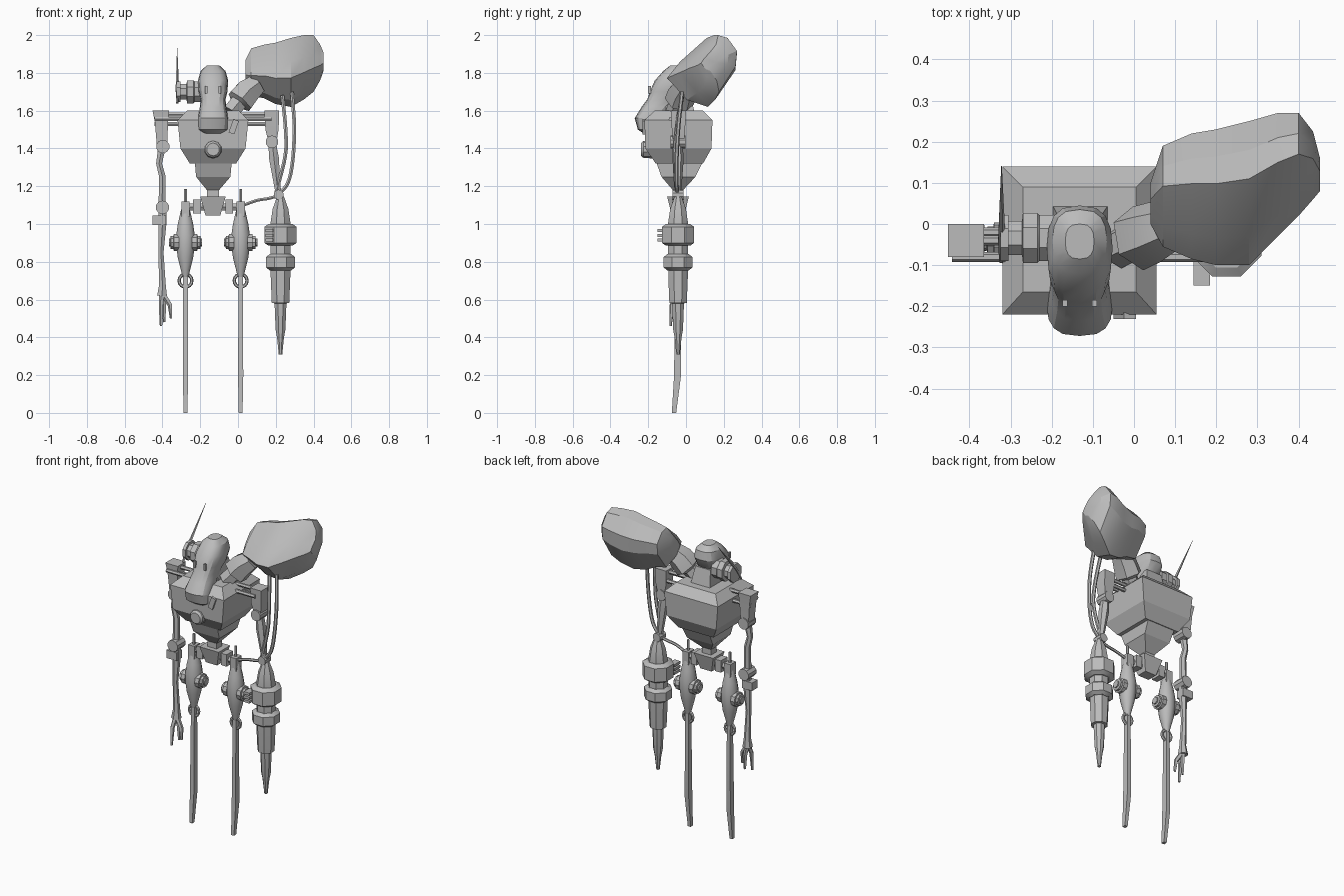
import bpy, bmesh, math
from mathutils import Vector

metal = bpy.data.materials.new("grey_metal")
metal.diffuse_color = (0.5, 0.5, 0.5, 1)
CX, CY = -0.132, -0.042   # body centre line


def skin(name, rings, angle=30):
    """Join equal-length point rings into a closed, capped shell."""
    bm = bmesh.new()
    rows = [[bm.verts.new(p) for p in r] for r in rings]
    n = len(rows[0])
    for a, b in zip(rows, rows[1:]):
        for i in range(n):
            j = (i + 1) % n
            bm.faces.new((a[i], a[j], b[j], b[i]))
    bm.faces.new(rows[0][::-1])
    bm.faces.new(rows[-1])
    bmesh.ops.recalc_face_normals(bm, faces=bm.faces)
    me = bpy.data.meshes.new(name)
    bm.to_mesh(me)
    bm.free()
    me.materials.append(metal)
    ob = bpy.data.objects.new(name, me)
    bpy.context.collection.objects.link(ob)
    bpy.ops.object.select_all(action='DESELECT')
    bpy.context.view_layer.objects.active = ob
    ob.select_set(True)
    bpy.ops.object.shade_smooth_by_angle(angle=math.radians(angle))
    return ob


def tube(name, pts, radii, n=8, angle=30):
    """Sweep an n-gon along a path with one radius per point."""
    pts = [Vector(p) for p in pts]
    if not isinstance(radii, (list, tuple)):
        radii = [radii] * len(pts)
    whole = pts[-1] - pts[0]
    ref = Vector((0, 1, 0)) if abs(whole.normalized().y) < 0.8 else Vector((0, 0, 1))
    rings = []
    for i, (p, r) in enumerate(zip(pts, radii)):
        d = pts[min(i + 1, len(pts) - 1)] - pts[max(i - 1, 0)]
        u = d.cross(ref).normalized()
        v = u.cross(d).normalized()
        rings.append([p + r * (u * math.cos(t) + v * math.sin(t))
                      for t in [2 * math.pi * (k + 0.5) / n for k in range(n)]])
    return skin(name, rings, angle)


def lathe(name, x, y, prof, n=8, angle=30):
    """Vertical turned shape from (z, radius) pairs."""
    return skin(name, [[(x + r * math.cos(t), y + r * math.sin(t), z)
                        for t in [2 * math.pi * (k + 0.5) / n for k in range(n)]]
                       for z, r in prof], angle)


def blocks(name, layers):
    """Stack of rectangles: (z, x0, x1, y0, y1)."""
    return skin(name, [[(a, c, z), (b, c, z), (b, d, z), (a, d, z)]
                       for z, a, b, c, d in layers], 10)


def box(name, x0, x1, y0, y1, z0, z1):
    return blocks(name, [(z0, x0, x1, y0, y1), (z1, x0, x1, y0, y1)])


def curve(points, steps=5):
    """Catmull-Rom points through a short path."""
    p = [Vector(q) for q in points]
    p = [2 * p[0] - p[1]] + p + [2 * p[-1] - p[-2]]
    out = []
    for a, b, c, d in zip(p, p[1:], p[2:], p[3:]):
        for s in range(steps):
            t = s / steps
            out.append(0.5 * (2 * b + (c - a) * t + (2 * a - 5 * b + 4 * c - d) * t * t
                              + (3 * b - a - 3 * c + d) * t ** 3))
    return out + [p[-2]]


# torso, abdomen and chest port
blocks("torso", [(1.32, -0.255, -0.01, -0.16, 0.09), (1.40, -0.305, 0.04, -0.215, 0.135),
                 (1.55, -0.32, 0.055, -0.22, 0.14), (1.60, -0.27, 0.005, -0.165, 0.09)])
blocks("abdomen", [(1.18, -0.165, -0.10, -0.07, -0.015), (1.25, -0.222, -0.04, -0.13, 0.05),
                   (1.32, -0.228, -0.034, -0.155, 0.085)])
tube("chest_port", [(CX, -0.14, 1.395), (CX, -0.225, 1.395), (CX, -0.238, 1.395)],
     [0.05, 0.045, 0.034], 10)
tube("chest_pipe", [(-0.035, -0.215, 1.48), (-0.01, -0.215, 1.55)], 0.022, 4)

# head: rounded horizontal slices (z, half width, front y, back y)
head = [(1.48, 0.05, -0.225, -0.17), (1.50, 0.078, -0.255, -0.15), (1.56, 0.08, -0.272, -0.12),
        (1.62, 0.070, -0.235, -0.07), (1.66, 0.066, -0.205, -0.03), (1.70, 0.076, -0.192, 0.015),
        (1.76, 0.08, -0.165, 0.045), (1.81, 0.066, -0.12, 0.035), (1.838, 0.035, -0.085, 0.0)]


def rounded(w, f, b, z):
    pts = []
    for k in range(16):
        c, s = math.cos(2 * math.pi * k / 16), math.sin(2 * math.pi * k / 16)
        pts.append((CX + w * math.copysign(abs(c) ** 0.7, c),
                    (f + b) / 2 + (b - f) / 2 * math.copysign(abs(s) ** 0.8, s), z))
    return pts


skin("head", [rounded(w, f, b, z) for z, w, f, b in head], 25)
blocks("neck", [(1.57, -0.2, -0.06, -0.11, 0.05), (1.70, -0.185, -0.08, -0.10, 0.02)])
for s in (-1, 1):
    box("eye_notch", CX + s * 0.036 - 0.006, CX + s * 0.036 + 0.006, -0.2, -0.185, 1.69, 1.73)

# ear pod with its antenna
tube("ear_pod", [(x, -0.034, 1.70) for x in (-0.19, -0.23, -0.235, -0.27, -0.272, -0.31)],
     [0.06, 0.06, 0.066, 0.066, 0.045, 0.045], 8)
tube("ear_disc", [(-0.305, -0.034, 1.70), (-0.325, -0.034, 1.70)], 0.06, 8)
tube("antenna", [(-0.322, -0.09, 1.64), (-0.322, -0.04, 1.72), (-0.322, 0.14, 1.93)],
     [0.007, 0.010, 0.001], 5)

# sack: slanted octagon slices (x, y0, y1, z0, z1)
outline = [(0, .42), (.2, .66), (.6, 1), (.8, .95), (1, .72), (.97, .45), (.62, 0), (.3, .1)]
sack = [(0.04, 0.0, 0.10, 1.73, 1.87), (0.07, -0.055, 0.19, 1.68, 1.93),
        (0.14, -0.085, 0.22, 1.665, 1.95), (0.20, -0.10, 0.23, 1.635, 1.96),
        (0.28, -0.10, 0.25, 1.62, 1.985), (0.35, -0.03, 0.27, 1.66, 2.0),
        (0.40, 0.02, 0.27, 1.70, 2.0), (0.435, 0.06, 0.225, 1.76, 1.95),
        (0.452, 0.08, 0.16, 1.81, 1.91)]
skin("sack", [[(x, a + (b - a) * u, c + (d - c) * v) for u, v in outline]
              for x, a, b, c, d in sack], 24)
tube("sack_collar", [(-0.04, -0.06, 1.59), (0.0, -0.04, 1.64), (0.01, -0.035, 1.65),
                     (0.05, -0.02, 1.70), (0.10, 0.0, 1.74)], [0.05, 0.05, 0.08, 0.075, 0.06], 6)

# shoulders: three rods and a tapered block on each side
for side, s in (("left", -1), ("right", 1)):
    for z, y in ((1.58, -0.04), (1.555, -0.08), (1.53, -0.02)):
        tube(side + "_shoulder_rod", [(CX + s * 0.14, y, z), (CX + s * 0.31, y, z)], 0.012, 6)
blocks("left_shoulder", [(1.42, -0.43, -0.375, -0.07, -0.01), (1.54, -0.44, -0.37, -0.075, -0.005),
                         (1.60, -0.452, -0.365, -0.08, 0.0)])
blocks("right_shoulder", [(1.44, 0.16, 0.205, -0.07, -0.01), (1.50, 0.145, 0.215, -0.075, -0.005),
                          (1.60, 0.14, 0.218, -0.08, 0.0)])


def joint(name, x, z, r, w=0.04, y=CY):
    tube(name, [(x, y - w, z), (x, y + w, z)], r, 10)


# slim arm with fingers
joint("left_upper_joint", -0.398, 1.41, 0.036)
tube("left_upper_arm", [(-0.40, CY, 1.42), (-0.418, CY, 1.32), (-0.40, CY, 1.25), (-0.402, CY, 1.08)],
     [0.024, 0.018, 0.02, 0.022], 6)
joint("left_elbow", -0.40, 1.088, 0.036)
box("left_elbow_box", -0.452, -0.38, -0.07, -0.015, 0.995, 1.045)
tube("left_forearm", [(-0.40, CY, 1.09), (-0.40, CY, 1.0), (-0.408, CY, 0.85), (-0.40, CY, 0.68),
                      (-0.402, CY, 0.62)], [0.025, 0.024, 0.016, 0.02, 0.03], 6)
for dx, dy, z in ((-0.005, -0.04, 0.46), (0.012, 0.01, 0.48), (0.048, -0.015, 0.50)):
    tube("finger", [(-0.402, CY, 0.64), (-0.402 + dx * 0.9, CY + dy * 0.8, 0.57),
                    (-0.402 + dx, CY + dy, z)], [0.015, 0.013, 0.007], 5)

# gun arm
joint("right_upper_joint", 0.18, 1.435, 0.034)
tube("right_upper_arm", [(0.18, CY, 1.44), (0.19, CY, 1.35), (0.215, CY, 1.15)], [0.022, 0.03, 0.016], 6)
joint("right_elbow", 0.215, 1.155, 0.027, 0.03)
GX = 0.225
lathe("gun_barrel", GX, CY, [(0.31, 0.01), (0.40, 0.02), (0.44, 0.028), (0.58, 0.034), (0.582, 0.05),
                             (0.72, 0.056), (1.0, 0.058), (1.08, 0.045), (1.145, 0.02)])
for z0, z1, r in ((0.885, 1.0, 0.092), (0.755, 0.84, 0.083)):
    lathe("gun_collar", GX, CY, [(z0, r * 0.75), (z0 + 0.015, r), (z1 - 0.015, r), (z1, r * 0.75)])
for z in (0.915, 0.94, 0.965):
    box("gun_vent", 0.145, 0.185, -0.15, -0.09, z - 0.008, z + 0.008)

# cables
tube("outer_cable", curve([(0.285, -0.02, 1.70), (0.298, -0.04, 1.52), (0.29, -0.05, 1.34),
                           (0.265, -0.05, 1.22), (0.215, -0.045, 1.155)]), 0.011, 6)
tube("inner_cable", curve([(0.235, -0.02, 1.68), (0.252, -0.05, 1.5), (0.25, -0.06, 1.36),
                           (0.20, -0.05, 1.16)]), 0.011, 6)
tube("hip_cable", curve([(0.215, CY, 1.15), (0.16, -0.05, 1.135), (0.10, -0.05, 1.125),
                         (0.03, CY, 1.10)]), 0.009, 6)

# spine and pelvis
box("spine", -0.165, -0.10, -0.07, -0.015, 1.13, 1.19)
blocks("pelvis", [(1.045, -0.172, -0.094, -0.075, -0.01), (1.145, -0.20, -0.065, -0.10, 0.015)])

# legs, mirrored about the body centre
for side, s in (("left", -1), ("right", 1)):
    lx = CX + s * 0.146
    tube(side + "_hip_axle", [(CX + s * 0.03, CY, 1.09), (lx, CY, 1.09)], 0.022, 6)
    a, b = sorted((CX + s * 0.065, CX + s * 0.105))
    box(side + "_hip_block", a, b, -0.075, -0.01, 1.055, 1.13)
    box(side + "_hip", lx - 0.022, lx + 0.022, -0.07, -0.015, 1.04, 1.12)
    tube(side + "_hip_pin", [(lx, CY, 1.1), (lx, CY, 1.185)], 0.008, 6)
    lathe(side + "_thigh", lx, CY, [(0.72, 0.016), (0.76, 0.026), (0.82, 0.042), (0.88, 0.05), (0.94, 0.051),
                                    (1.0, 0.042), (1.06, 0.028), (1.09, 0.02)], 12, 40)
    for k in (-1, 1):
        tube(side + "_thigh_knob", [(lx + k * d, CY, 0.902) for d in (0.035, 0.062, 0.064, 0.078, 0.08, 0.088)],
             [0.046, 0.046, 0.036, 0.036, 0.022, 0.022], 10)
    # knee ring
    bpy.ops.mesh.primitive_torus_add(location=(lx, CY, 0.70), rotation=(math.pi / 2, 0, 0), major_radius=0.034,
                                     minor_radius=0.009, major_segments=14, minor_segments=6)
    ring = bpy.context.object
    ring.name = side + "_knee_ring"
    ring.data.materials.append(metal)
    blocks(side + "_shin", [(0.0, lx - 0.01, lx + 0.01, -0.075, -0.052), (0.20, lx - 0.014, lx + 0.014, -0.063, -0.026),
                            (0.50, lx - 0.012, lx + 0.012, -0.06, -0.026), (0.73, lx - 0.012, lx + 0.012, -0.055, -0.028)])
